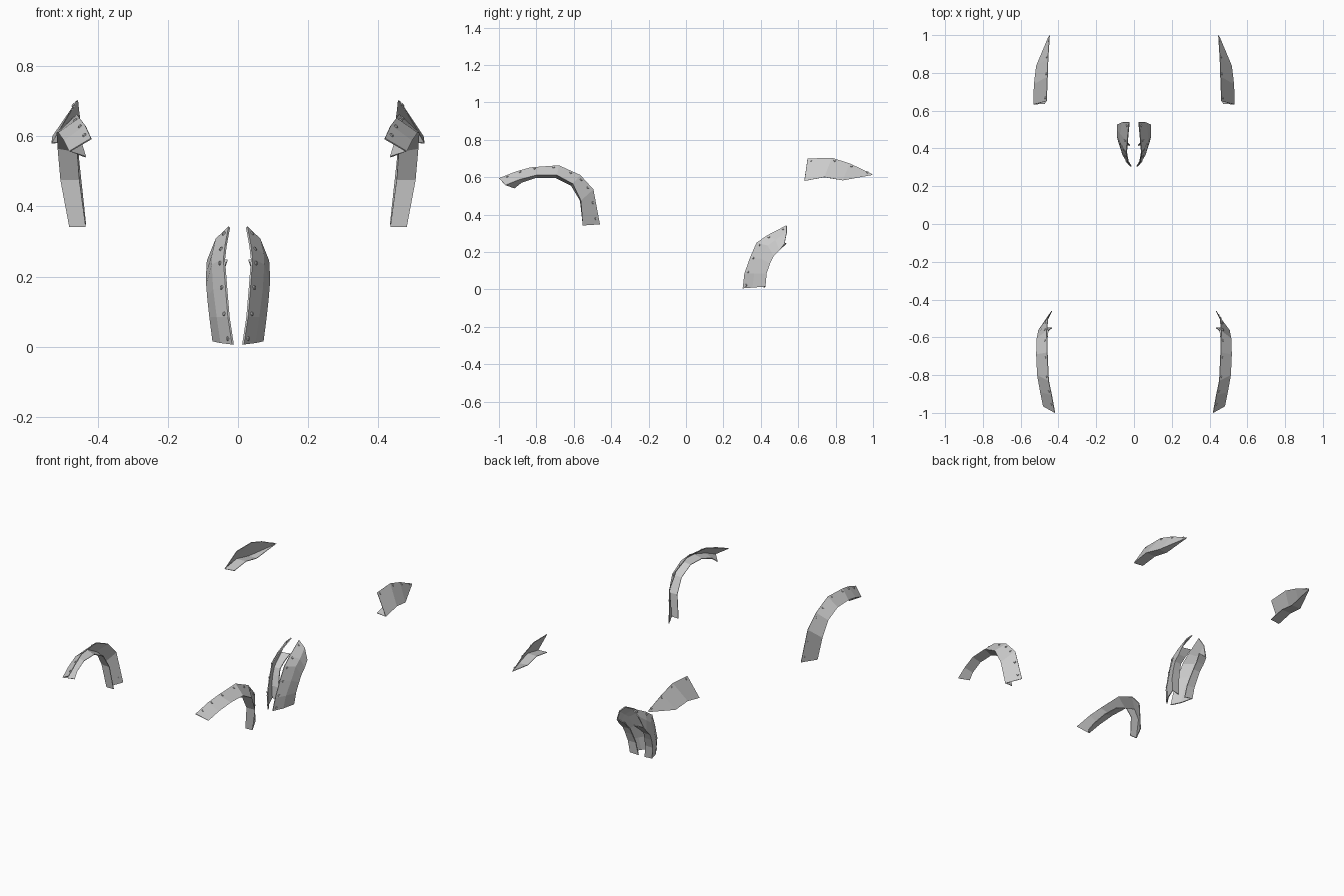
import bpy, bmesh
from mathutils import Vector

# Each flare: rails of matching points (x, y, z) for the right-hand side:
# body edge, (optional bulge), outer ridge, inner return lip
front_rails = [
    [(.420, -1.0, .595), (.437, -.906, .632), (.453, -.83, .653), (.460, -.68, .664),
     (.463, -.565, .612), (.457, -.495, .535), (.437, -.46, .348)],
    [(.482, -.965, .558), (.497, -.89, .588), (.513, -.80, .611), (.518, -.69, .611),
     (.515, -.605, .565), (.507, -.562, .475), (.482, -.552, .342)],
    [(.436, -.917, .540), (.445, -.88, .570), (.456, -.80, .597), (.460, -.70, .597),
     (.459, -.615, .555), (.453, -.567, .475), (.435, -.552, .342)],
]
rear_rails = [
    [(.464, .65, .700), (.459, .78, .704), (.456, .875, .674), (.448, .998, .616)],
    [(.533, .633, .580), (.530, .74, .601), (.518, .838, .583), (.454, .990, .611)],
    [(.470, .637, .583), (.466, .74, .600), (.460, .834, .585), (.449, .990, .611)],
]
door_rails = [
    [(.017, .303, .006), (.029, .312, .085), (.036, .342, .17), (.042, .377, .25),
     (.037, .435, .29), (.027, .537, .343)],
    [(.050, .355, .010), (.061, .365, .085), (.071, .40, .165), (.075, .437, .235),
     (.074, .478, .265), (.064, .538, .308)],
    [(.073, .425, .015), (.082, .431, .085), (.088, .450, .14), (.091, .468, .178),
     (.091, .50, .21), (.089, .527, .245)],
    [(.021, .42, .010), (.031, .43, .085), (.040, .45, .14), (.046, .466, .178),
     (.042, .50, .21), (.030, .538, .245)],
]


def point_on(rail, t):
    f = t * (len(rail) - 1)
    i = min(int(f), len(rail) - 2)
    return Vector(rail[i]).lerp(Vector(rail[i + 1]), f - i)


def finish(name, bm):
    mesh = bpy.data.meshes.new(name)
    bm.to_mesh(mesh)
    bm.free()
    obj = bpy.data.objects.new(name, mesh)
    bpy.context.collection.objects.link(obj)
    return obj


def flare(name, rails, side, thickness, bolts, inset):
    # Folded sheet strip bridging the rails
    flip = lambda p: Vector((p[0] * side, p[1], p[2]))
    bm = bmesh.new()
    grid = [[bm.verts.new(flip(p)) for p in rail] for rail in rails]
    for a, b in zip(grid, grid[1:]):
        for i in range(len(a) - 1):
            quad = [a[i], b[i], b[i + 1], a[i + 1]]
            bm.faces.new(quad if side > 0 else quad[::-1])
    obj = finish(name, bm)
    solid = obj.modifiers.new("thickness", 'SOLIDIFY')
    solid.thickness = thickness
    solid.offset = -1

    # Row of small bolt heads along the body edge
    bm = bmesh.new()
    for t in bolts:
        p, q = point_on(rails[0], t), point_on(rails[1], t)
        ahead = point_on(rails[0], min(t + .02, 1)) - point_on(rails[0], max(t - .02, 0))
        n = (q - p).cross(ahead).normalized()
        n = flip(n)
        pos = flip(p.lerp(q, inset)) + n * .001
        rot = n.to_track_quat('Z', 'Y').to_matrix().to_4x4()
        rot.translation = pos
        bmesh.ops.create_cone(bm, cap_ends=True, segments=8, radius1=.007,
                              radius2=.005, depth=.005, matrix=rot)
    finish(name + "_bolts", bm)


for side, label in ((1, "right"), (-1, "left")):
    flare("front_arch_flare_" + label, front_rails, side, .004,
          (.07, .2, .35, .47, .6, .7, .79, .89, .97), .18)
    flare("rear_arch_flare_" + label, rear_rails, side, .003,
          (.05, .4, .7, .93), .1)
    flare("door_arch_flare_" + label, door_rails, side, .006,
          (.04, .22, .4, .58, .78, .96), .3)
